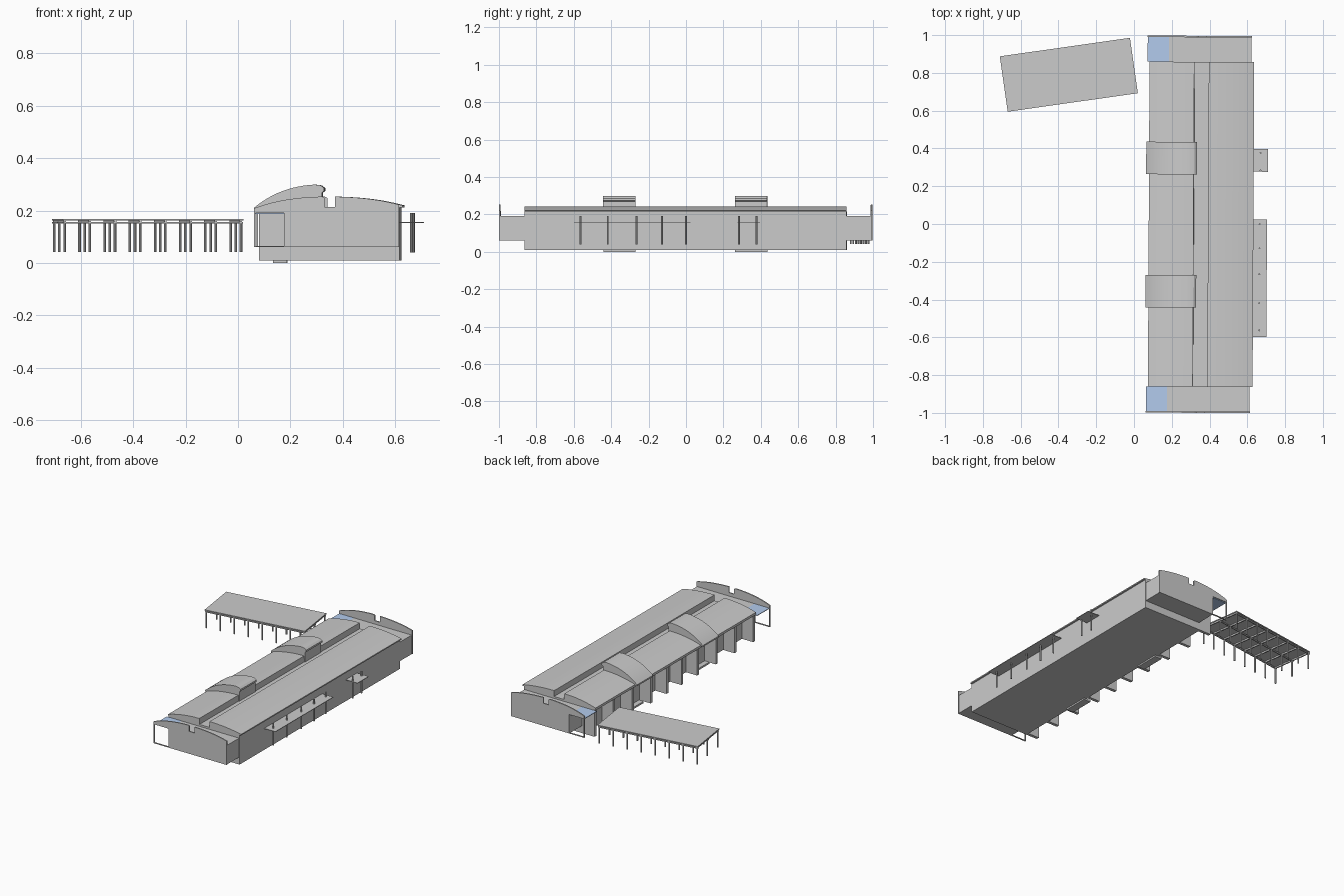
import bpy, bmesh, math
from mathutils import Matrix

if "Cube" in bpy.data.objects:
    bpy.data.objects.remove(bpy.data.objects["Cube"])

TILT = Matrix.Rotation(-0.005, 4, 'Z')          # the hall sits very slightly turned
CANOPY = Matrix.Translation((-0.345, 0.79, 0)) @ Matrix.Rotation(math.radians(8.1), 4, 'Z')

glass = bpy.data.materials.new("pale_blue_glass")
glass.diffuse_color = (0.45, 0.6, 0.85, 1)
glass.use_nodes = True
glass.node_tree.nodes["Principled BSDF"].inputs["Base Color"].default_value = glass.diffuse_color


def finish(name, bm, matrix, smooth=False, mat=None):
    bmesh.ops.transform(bm, matrix=matrix, verts=bm.verts)
    bmesh.ops.recalc_face_normals(bm, faces=bm.faces)
    me = bpy.data.meshes.new(name)
    bm.to_mesh(me)
    bm.free()
    ob = bpy.data.objects.new(name, me)
    bpy.context.collection.objects.link(ob)
    if mat:
        me.materials.append(mat)
    if smooth:
        bpy.ops.object.select_all(action='DESELECT')
        ob.select_set(True)
        bpy.context.view_layer.objects.active = ob
        bpy.ops.object.shade_smooth_by_angle(angle=math.radians(25))
    return ob


def box(name, x, y, z, matrix=TILT, mat=None):
    bm = bmesh.new()
    bmesh.ops.create_cube(bm, size=1)
    for v in bm.verts:
        v.co = [r[0] + (c + 0.5) * (r[1] - r[0]) for r, c in zip((x, y, z), v.co)]
    return finish(name, bm, matrix, mat=mat)


def prism(name, profile, y0, y1):
    """Extrude an x-z profile along y."""
    bm = bmesh.new()
    face = bm.faces.new([bm.verts.new((x, y0, z)) for x, z in profile])
    ext = bmesh.ops.extrude_face_region(bm, geom=[face])
    verts = [e for e in ext['geom'] if isinstance(e, bmesh.types.BMVert)]
    bmesh.ops.translate(bm, verts=verts, vec=(0, y1 - y0, 0))
    return finish(name, bm, TILT, smooth=True)


def post(name, x, y, z0, z1, r, matrix=TILT):
    bm = bmesh.new()
    bmesh.ops.create_cone(bm, cap_ends=True, segments=8, radius1=r, radius2=r, depth=z1 - z0)
    bmesh.ops.translate(bm, verts=bm.verts, vec=(x, y, (z0 + z1) / 2))
    return finish(name, bm, matrix, smooth=True)


def curve(a, b, c, n=12):
    """Quadratic curve from a to c pulled towards b."""
    pts = []
    for i in range(n + 1):
        t = i / n
        pts.append(tuple((1 - t) ** 2 * a[k] + 2 * t * (1 - t) * b[k] + t * t * c[k] for k in (0, 1)))
    return pts


# Main hall with recessed left wall, and the flat deck overhanging it
box("hall_body", (0.17, 0.62), (-0.86, 0.86), (0.01, 0.195))
box("flat_deck", (0.08, 0.62), (-0.86, 0.86), (0.19, 0.203))

# Long curved roofs, either side of the central gutter
prism("left_roof", [(0.317, 0.2), (0.078, 0.2)]
      + curve((0.078, 0.208), (0.19, 0.243), (0.315, 0.243)), -0.86, 0.86)
prism("right_roof", [(0.62, 0.2), (0.392, 0.2)]
      + curve((0.392, 0.243), (0.52, 0.243), (0.632, 0.22)) + [(0.632, 0.212), (0.62, 0.212)],
      -0.86, 0.86)

# Colonnade fins along the left side
for s in (-1, 1):
    for y in (0.08, 0.25, 0.45, 0.65, 0.85):
        box("colonnade_fin", (0.085, 0.17), (s * y - 0.01, s * y + 0.01), (0.01, 0.195))

# Raised entrance roofs and entrance steps
for y in (0.35, -0.355):
    prism("raised_roof", [(0.322, 0.2), (0.063, 0.2)]
          + curve((0.063, 0.21), (0.16, 0.292), (0.295, 0.299))
          + [(0.318, 0.296), (0.331, 0.286), (0.331, 0.274), (0.322, 0.268)],
          y - 0.086, y + 0.086)
    box("entrance_step", (0.135, 0.187), (y - 0.086, y + 0.086), (0, 0.012))

# End blocks, glazed porch roofs and curved end walls
for s in (-1, 1):
    def span(a, b):
        return sorted((s * a, s * b))
    box("end_block", (0.18, 0.617), span(0.855, 0.995), (0.06, 0.19))
    box("porch_glass", (0.068, 0.18), span(0.86, 0.992), (0.186, 0.19), mat=glass)
    y0, y1 = span(0.99, 0.998)
    prism("end_wall", [(0.62, 0.06), (0.18, 0.06), (0.18, 0.19), (0.066, 0.19)]
          + curve((0.066, 0.208), (0.17, 0.25), (0.326, 0.253))
          + [(0.336, 0.248), (0.336, 0.213), (0.376, 0.213)]
          + curve((0.376, 0.253), (0.52, 0.25), (0.62, 0.222)), y0, y1)
    box("porch_frame_post", (0.066, 0.072), (y0, y1), (0.06, 0.19))
    box("porch_frame_sill", (0.066, 0.18), (y0, y1), (0.06, 0.065))

# Thin awnings on the right side with their posts
for x1, y0, y1, px, posts in ((0.704, -0.595, 0.027, 0.665, (-0.56, -0.415, -0.262, -0.125, 0.003)),
                              (0.708, 0.28, 0.4, 0.668, (0.287, 0.38))):
    box("awning", (0.615, x1), (y0, y1), (0.153, 0.157))
    for y in posts:
        post("awning_post", px, y, 0.04, 0.19, 0.005)

# Free-standing canopy: roof sheet, edge beams, cross beams and three rows of posts
box("canopy_roof", (-0.348, 0.348), (-0.148, 0.148), (0.162, 0.168), CANOPY)
for y in (-0.14, 0, 0.14):
    box("canopy_long_beam", (-0.348, 0.348), (y - 0.004, y + 0.004), (0.15, 0.157), CANOPY)
for i in range(8):
    x = -0.34 + i * 0.68 / 7
    box("canopy_cross_beam", (x - 0.004, x + 0.004), (-0.146, 0.146), (0.152, 0.163), CANOPY)
    for y in (-0.14, 0, 0.14):
        post("canopy_post", x, y, 0.042, 0.155, 0.005, CANOPY)
